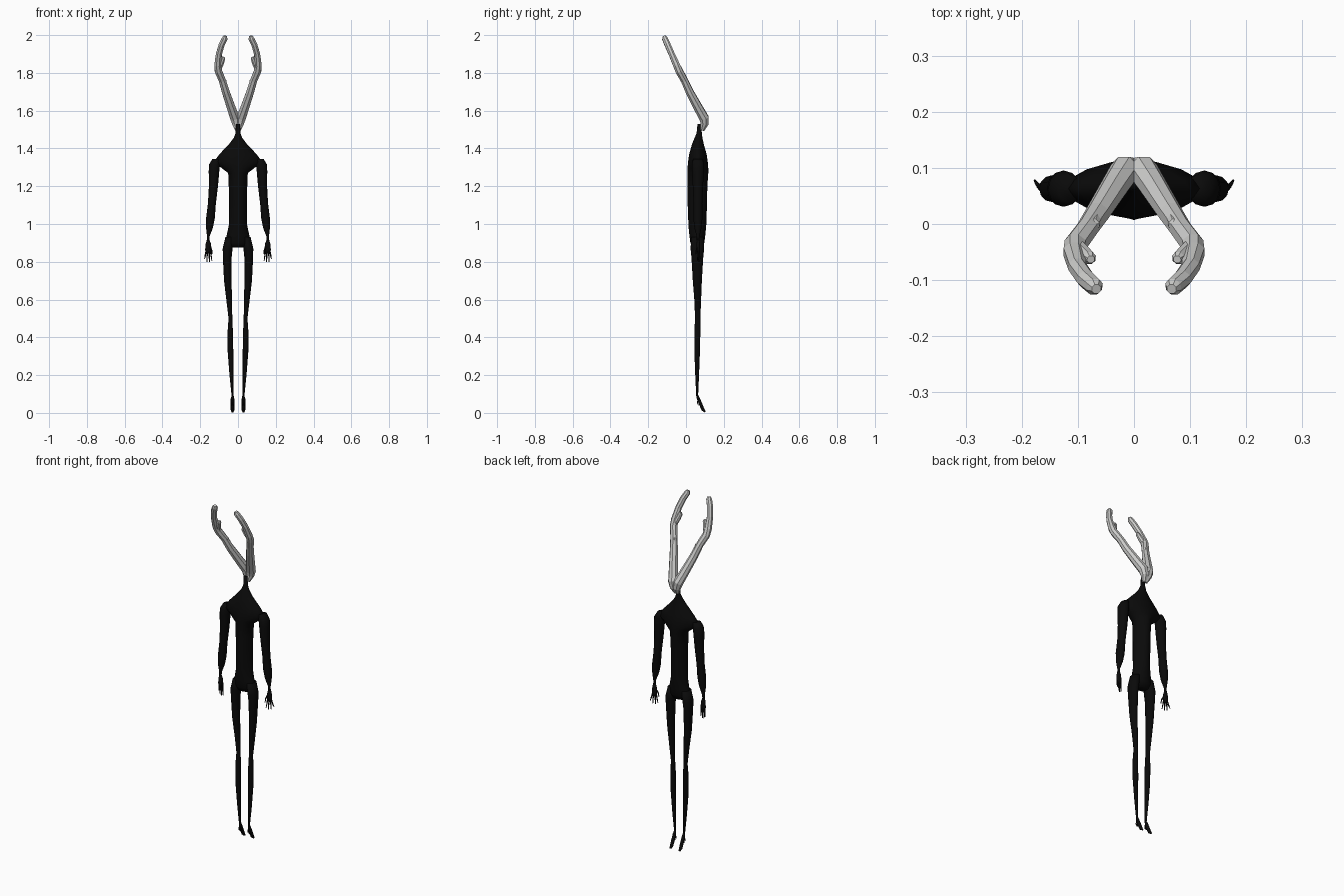
import bpy, bmesh, math
from mathutils import Vector


def material(name, c):
    m = bpy.data.materials.new(name)
    m.diffuse_color = (*c, 1)
    return m


BLACK = material("matte black", (0.003, 0.003, 0.003))
BONE = material("pale grey", (0.6, 0.6, 0.59))


def loft(name, rings, mat, sides=12, mirror=True, follow=False, power=1.0, smooth=True):
    """Skin rings (x, y, z, rx, ry); follow turns each ring square to the path."""
    bm = bmesh.new()
    pts = [Vector(r[:3]) for r in rings]
    loops = []
    for i, r in enumerate(rings):
        d = pts[min(i + 1, len(pts) - 1)] - pts[max(i - 1, 0)]
        if follow:
            w = Vector((0, 1, 0)).cross(d).normalized()
            v = d.cross(w).normalized()
        else:
            w, v = Vector((1, 0, 0)), Vector((0, 1, 0))
        loop = []
        for k in range(sides):
            a = 2 * math.pi * (k + 0.5 * (not smooth)) / sides
            c, s = math.cos(a), math.sin(a)
            c = math.copysign(abs(c) ** power, c)
            s = math.copysign(abs(s) ** power, s)
            loop.append(bm.verts.new(pts[i] + w * r[3] * c + v * r[-1] * s))
        loops.append(loop)
    for a, b in zip(loops, loops[1:]):
        for k in range(sides):
            j = (k + 1) % sides
            bm.faces.new((a[k], a[j], b[j], b[k]))
    bm.faces.new(loops[0])
    bm.faces.new(loops[-1])
    bmesh.ops.recalc_face_normals(bm, faces=bm.faces)
    me = bpy.data.meshes.new(name)
    bm.to_mesh(me)
    bm.free()
    me.materials.append(mat)
    ob = bpy.data.objects.new(name, me)
    bpy.context.collection.objects.link(ob)
    if smooth:
        me.shade_smooth()
    if mirror:
        ob.modifiers.new("mirror", "MIRROR").use_mirror_merge = False
    return ob


# torso: hips, waist, lens-shaped shoulders, neck
loft("torso", [(0, y, z, rx, ry) for y, z, rx, ry in (
    (.06, .875, .045, .025), (.06, .90, .069, .037), (.06, .94, .060, .042),
    (.06, .99, .049, .047), (.06, 1.10, .047, .051), (.06, 1.20, .049, .053),
    (.063, 1.27, .052, .055), (.063, 1.295, .085, .055), (.063, 1.33, .128, .052),
    (.063, 1.37, .098, .046), (.063, 1.42, .050, .032), (.066, 1.455, .023, .021),
    (.07, 1.48, .013, .014), (.07, 1.53, .011, .009))],
    BLACK, 16, mirror=False, power=1.2)

# legs
loft("leg", [
    (.045, .06, .93, .022, .032), (.055, .06, .87, .026, .036),
    (.057, .06, .82, .023, .031), (.054, .06, .70, .020, .024),
    (.047, .062, .60, .015, .018), (.040, .062, .50, .010, .014),
    (.041, .060, .43, .014, .016), (.040, .059, .33, .015, .015),
    (.035, .059, .20, .010, .010), (.029, .059, .09, .005, .005)], BLACK)

# feet hang down and back, with small toes
loft("foot", [
    (.028, .058, .10, .004, .004), (.029, .064, .08, .008, .008),
    (.029, .078, .045, .010, .009), (.029, .091, .016, .010, .008),
    (.029, .102, .005, .006, .004)], BLACK, 8, follow=True)
for i in range(3):
    x = .022 + .007 * i
    loft("toe", [(x, .066, .075, .003, .003), (x, .060, .055, .003, .003),
                 (x, .066, .038, .001, .001)], BLACK, 6, follow=True)

# arms
loft("arm", [
    (.115, .063, 1.345, .020, .025), (.124, .063, 1.315, .029, .032),
    (.127, .063, 1.28, .028, .032), (.130, .063, 1.20, .024, .027),
    (.138, .063, 1.11, .021, .023), (.146, .063, 1.03, .023, .024),
    (.151, .063, .98, .018, .019), (.157, .064, .935, .007, .008),
    (.158, .064, .91, .006, .007)], BLACK)

# hands
loft("palm", [
    (.158, .064, .92, .006, .006), (.157, .065, .895, .014, .009),
    (.157, .066, .865, .017, .009), (.157, .067, .845, .014, .007)], BLACK, 8)
for x0, x1, y1, z1 in ((.145, .138, .060, .805), (.153, .151, .064, .798),
                       (.161, .164, .070, .800), (.168, .177, .078, .815)):
    loft("finger", [(x0, .066, .86, .004, .004),
                    ((x0 + x1) / 2 + .001, (.066 + y1) / 2, .832, .0035, .0035),
                    (x1, y1, z1, .0018, .0018)], BLACK, 6, follow=True)
loft("thumb", [(.148, .064, .885, .004, .004), (.140, .055, .862, .004, .004),
               (.137, .052, .84, .002, .002)], BLACK, 6, follow=True)

# faceted antlers rising from the neck
loft("antler", [(*p, r, r) for *p, r in (
    (.003, .086, 1.497, .012), (.010, .098, 1.53, .022), (.016, .096, 1.56, .027),
    (.034, .068, 1.61, .025), (.065, .019, 1.70, .022), (.083, -.008, 1.76, .020),
    (.104, -.036, 1.81, .021), (.107, -.050, 1.84, .020), (.101, -.076, 1.90, .017),
    (.086, -.098, 1.95, .017), (.070, -.112, 1.982, .016), (.067, -.116, 1.995, .009))],
    BONE, 8, follow=True, smooth=False)
loft("lower_prong", [
    (.074, .012, 1.71, .013, .013), (.070, .006, 1.74, .013, .013),
    (.072, -.001, 1.76, .011, .011), (.073, -.003, 1.765, .006, .006)],
    BONE, 8, follow=True, smooth=False)
loft("upper_prong", [
    (.103, -.038, 1.815, .014, .014), (.088, -.053, 1.85, .014, .014),
    (.079, -.061, 1.874, .012, .012), (.077, -.063, 1.884, .007, .007)],
    BONE, 8, follow=True, smooth=False)
